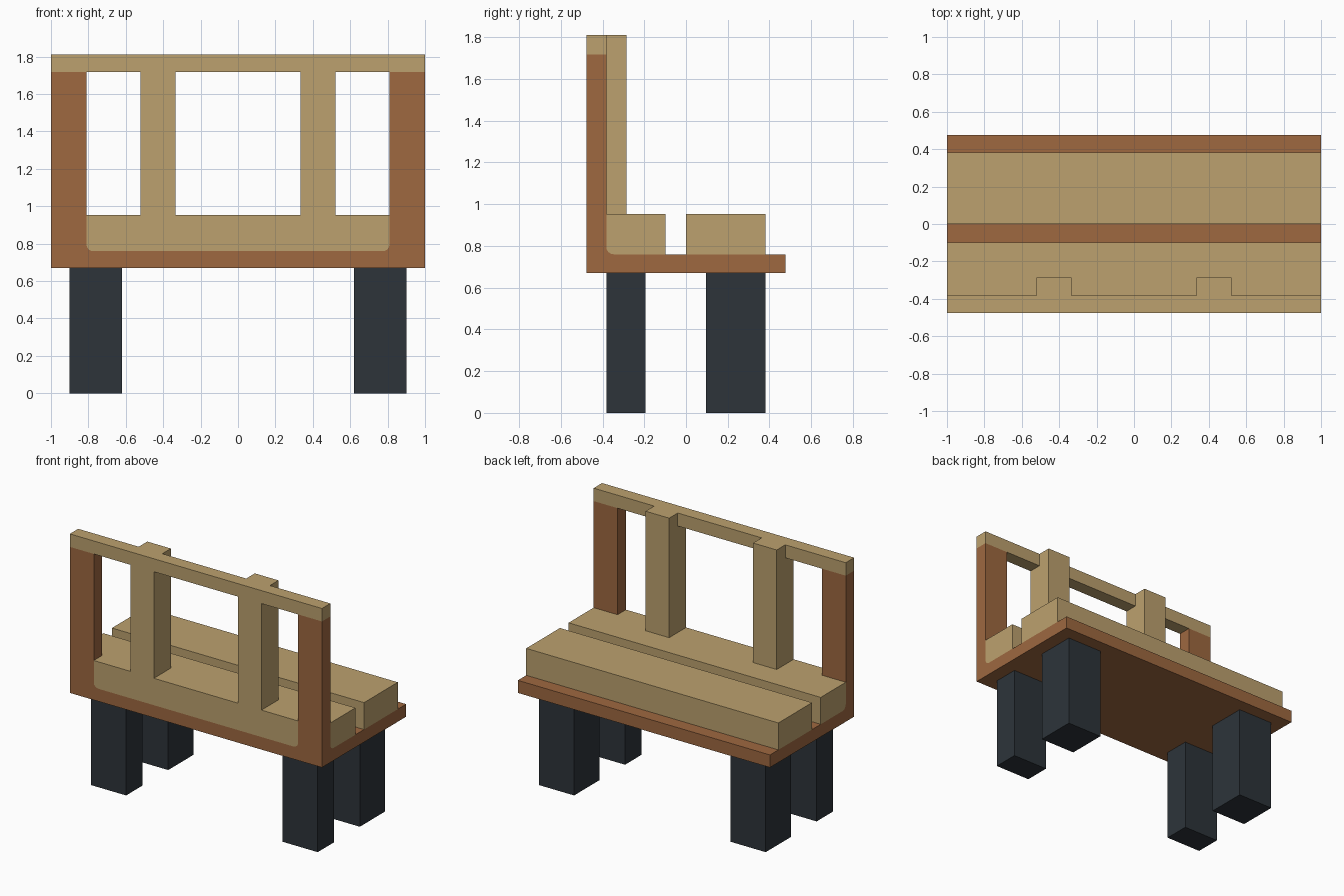
import bpy, bmesh, math
from mathutils import Vector

cube = bpy.data.objects.get("Cube")
if cube:
    bpy.data.objects.remove(cube, do_unlink=True)


def material(name, rgb):
    m = bpy.data.materials.new(name)
    m.use_nodes = True
    m.diffuse_color = (*rgb, 1)
    m.node_tree.nodes["Principled BSDF"].inputs["Base Color"].default_value = (*rgb, 1)
    return m


TAN = material("light wood", (0.503, 0.356, 0.156))
BROWN = material("brown wood", (0.342, 0.138, 0.051))
DARK = material("dark leg", (0.026, 0.034, 0.042))


def prism(name, outline, axis, lo, hi, mat):
    """Extrude an outline along x (outline is y, z) or along y (outline is x, z)."""
    bm = bmesh.new()
    place = (lambda p: (lo, p[0], p[1])) if axis == "x" else (lambda p: (p[0], lo, p[1]))
    face = bm.faces.new([bm.verts.new(place(p)) for p in outline])
    ext = bmesh.ops.extrude_face_region(bm, geom=[face])
    shift = Vector((hi - lo, 0, 0) if axis == "x" else (0, hi - lo, 0))
    bmesh.ops.translate(bm, vec=shift,
                        verts=[v for v in ext["geom"] if isinstance(v, bmesh.types.BMVert)])
    bmesh.ops.recalc_face_normals(bm, faces=bm.faces)
    mesh = bpy.data.meshes.new(name)
    bm.to_mesh(mesh)
    bm.free()
    mesh.materials.append(mat)
    ob = bpy.data.objects.new(name, mesh)
    bpy.context.collection.objects.link(ob)
    return ob


def box(name, x, y, z, mat):
    corners = [(y[0], z[0]), (y[1], z[0]), (y[1], z[1]), (y[0], z[1])]
    return prism(name, corners, "x", x[0], x[1], mat)


def arc(corner, side):
    """Quarter round at a lower corner, from the upright edge to the level edge."""
    cx, cz = corner[0] + side * R, corner[1] + R
    steps = [i * math.pi / 8 for i in range(5)]
    return [(cx - side * R * math.cos(a), cz - R * math.sin(a)) for a in steps]


R = 0.035
FRONT, INNER, BACK = -0.477, -0.382, 0.477
BASE, SEAT, TOP = 0.67, 0.76, 0.953
RAIL, HEAD = 1.717, 1.81
POST = 0.81

# Base board and rear seat plank
box("base_board", (-1, 1), (FRONT, BACK), (BASE, SEAT), BROWN)
box("rear_seat_plank", (-1, 1), (0, 0.382), (SEAT, TOP), TAN)

# Front seat plank with a rounded lower edge, and its tongue between the posts
prism("front_seat_plank",
      arc((INNER, SEAT), 1) + [(-0.098, SEAT), (-0.098, TOP), (INNER, TOP)],
      "x", -1, 1, TAN)
prism("front_seat_tongue",
      arc((-POST, SEAT), 1) + arc((POST, SEAT), -1)[::-1] + [(POST, TOP), (-POST, TOP)],
      "y", FRONT, INNER, TAN)

# Top rail
box("top_rail", (-1, 1), (FRONT, INNER), (RAIL, HEAD), TAN)

# Slats are notched around the rail
slat = [(FRONT, TOP), (-0.285, TOP), (-0.285, HEAD), (INNER, HEAD), (INNER, RAIL), (FRONT, RAIL)]

for side, label in ((1, "left"), (-1, "right")):
    def span(a, b):
        return sorted((side * a, side * b))

    prism("slat_" + label, slat, "x", *span(0.333, 0.52), TAN)
    box("post_" + label, span(POST, 1), (FRONT, INNER), (SEAT, RAIL), BROWN)

    # Concave fillets where the post meets the base
    prism("side_fillet_" + label, [(INNER, SEAT)] + arc((INNER, SEAT), 1),
          "x", *span(POST, 1), BROWN)
    inner = (side * POST, SEAT)
    prism("front_fillet_" + label, [inner] + arc(inner, -side), "y", FRONT, INNER, BROWN)

    # Legs
    box("front_leg_" + label, span(0.62, 0.9), (INNER, -0.195), (0, BASE), DARK)
    box("back_leg_" + label, span(0.62, 0.9), (0.095, 0.382), (0, BASE), DARK)
